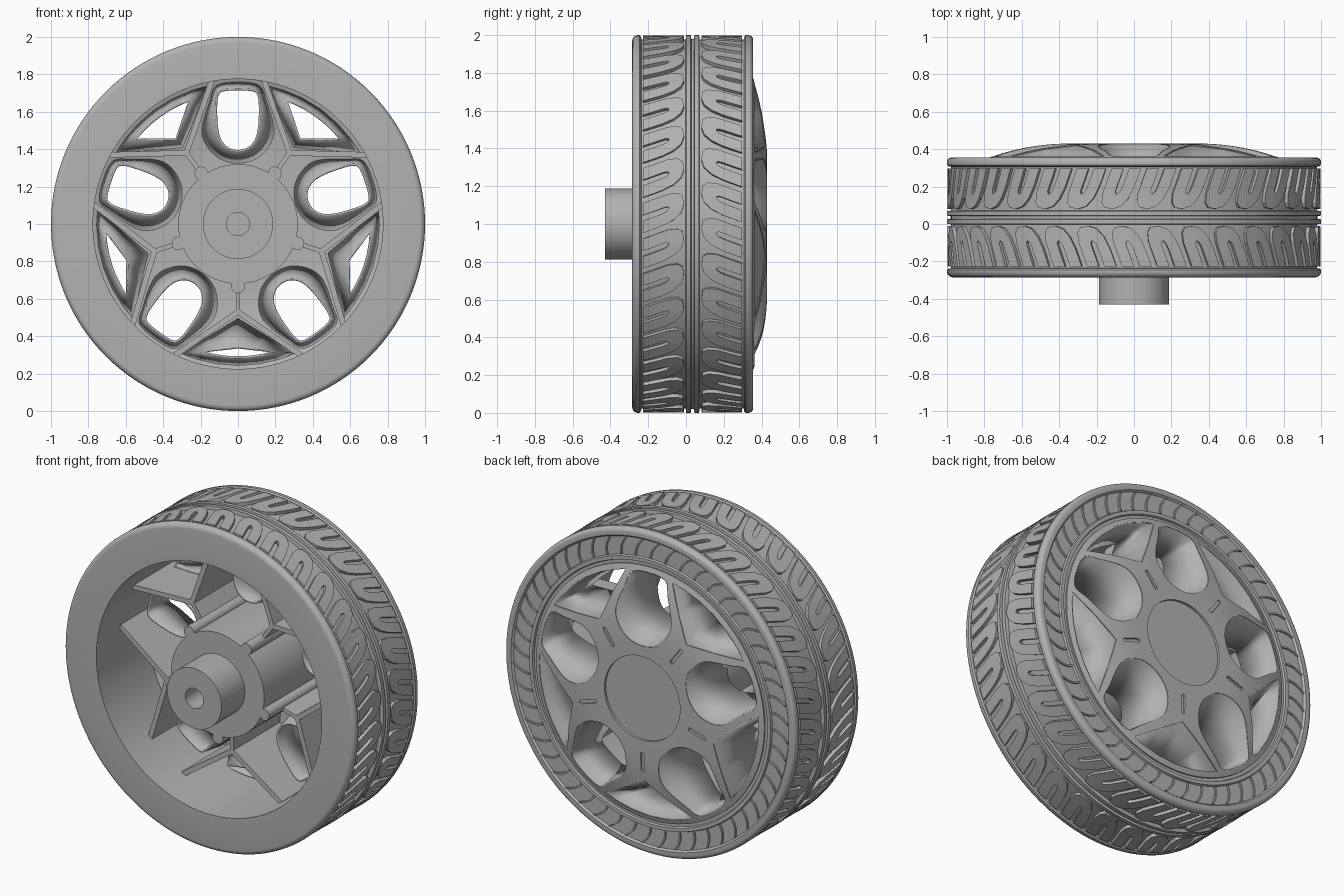
import bpy, bmesh, math
from math import cos, sin, pi, radians
from mathutils import Vector

if "Cube" in bpy.data.objects:
    bpy.data.objects.remove(bpy.data.objects["Cube"])

GREY = bpy.data.materials.new("mid grey")
GREY.use_nodes = True
GREY.diffuse_color = (0.45, 0.45, 0.45, 1)
GREY.node_tree.nodes["Principled BSDF"].inputs["Base Color"].default_value = GREY.diffuse_color

SPOKES = [radians(54 + 72 * i) for i in range(5)]
PETALS = [radians(90 + 72 * i) for i in range(5)]
MID = 0.035      # centre line of the tread along the axle


def finish(name, bm, angle=35):
    bmesh.ops.recalc_face_normals(bm, faces=bm.faces)
    me = bpy.data.meshes.new(name)
    bm.to_mesh(me)
    bm.free()
    me.materials.append(GREY)
    me.shade_smooth()
    me.set_sharp_from_angle(angle=radians(angle))
    ob = bpy.data.objects.new(name, me)
    bpy.context.collection.objects.link(ob)
    return ob


def place(u, r, y, a):
    """Point at radius r along angle a, shifted sideways by u."""
    return Vector((r * cos(a) + u * sin(a), y, 1 + r * sin(a) - u * cos(a)))


def bridge(bm, a, b):
    n = len(a)
    return [bm.faces.new((a[i], a[(i + 1) % n], b[(i + 1) % n], b[i])) for i in range(n)]


def revolve(bm, profile, steps=128, closed=True):
    """Spin a (radius, y) profile round the axle."""
    rings = [[bm.verts.new(place(0, r, y, 2 * pi * i / steps)) for i in range(steps)]
             for r, y in profile]
    for k in range(len(rings) if closed else len(rings) - 1):
        bridge(bm, rings[k], rings[(k + 1) % len(rings)])
    if not closed:
        bm.faces.new(rings[0])
        bm.faces.new(rings[-1])


def prism(bm, lower, upper):
    """Closed solid between two matching loops of points."""
    a = [bm.verts.new(p) for p in lower]
    b = [bm.verts.new(p) for p in upper]
    bridge(bm, a, b)
    bm.faces.new(a)
    bm.faces.new(b)


def ribbon(bm, pairs, at, low, high):
    """Raised strip through pairs of edge points; at(p, h) maps them to space."""
    for (p, q), (s, t) in zip(pairs, pairs[1:]):
        prism(bm, [at(k, low) for k in (p, q, t, s)], [at(k, high) for k in (p, q, t, s)])
    bmesh.ops.remove_doubles(bm, verts=bm.verts, dist=0.00005)


def mirrored(half):
    """Close a half outline that starts and ends on the centre line."""
    return half + [(-u, r) for u, r in reversed(half[1:-1])]


def smooth_loop(pts, sub=4):
    """Catmull-Rom curve through a closed loop."""
    out, n = [], len(pts)
    for i in range(n):
        a, b, c, d = (Vector(pts[(i + k) % n]) for k in (-1, 0, 1, 2))
        for s in range(sub):
            t = s / sub
            out.append(tuple(0.5 * (2 * b + (c - a) * t + (2 * a - 5 * b + 4 * c - d) * t ** 2
                                    + (3 * b - a - 3 * c + d) * t ** 3)))
    return out


def crown(r):
    """Height of the domed wheel face."""
    return 0.43 - 0.075 * max(0, (r - 0.35) / 0.425) ** 2


# Tyre body and barrel
corner = [(0.97 + 0.03 * sin(t), -0.255 - 0.03 * cos(t)) for t in (k * pi / 10 for k in range(6))]
bead = [(0.975 + 0.025 * cos(t), 0.33 + 0.025 * sin(t)) for t in (k * pi / 10 for k in range(6))]
centre = [(0.978, -0.037), (1, -0.034), (1, -0.01), (0.98, -0.007),
          (0.98, 0.007), (1, 0.01), (1, 0.034), (0.978, 0.037)]
bm = bmesh.new()
revolve(bm, [(0.775, -0.285)] + corner + [(1, -0.246), (0.992, -0.238), (0.978, -0.236)]
        + [(r, MID + w) for r, w in centre]
        + [(0.978, 0.306), (0.992, 0.308), (1, 0.316)] + bead
        + [(0.955, 0.355), (0.945, 0.343), (0.835, 0.343), (0.83, 0.355), (0.808, 0.355),
           (0.803, 0.343), (0.775, 0.343)])
finish("tyre", bm)

# Tread blocks: slotted leaf shapes in two mirrored rows
outer = [(0.262, -0.08), (0.2, -0.08), (0.13, -0.078), (0.08, -0.06), (0.052, -0.03),
         (0.046, 0.02), (0.06, 0.055), (0.1, 0.074), (0.16, 0.08), (0.2, 0.08), (0.262, 0.08)]
inner = [(0.262, -0.015), (0.21, -0.015), (0.165, -0.015), (0.14, -0.013), (0.128, -0.006),
         (0.125, 0), (0.128, 0.006), (0.14, 0.013), (0.165, 0.015), (0.21, 0.015), (0.262, 0.015)]
COUNT = 33
for side, name in ((-1, "front_tread"), (1, "back_tread")):
    bm = bmesh.new()
    for i in range(COUNT):
        def on_tread(p, h):
            w, t = p
            t += 0.13 * (w / 0.262) ** 0.7
            return place(0, h, MID + side * w, 2 * pi * (i + side * 0.15) / COUNT - t)
        part = bmesh.new()
        ribbon(part, list(zip(outer, inner)), on_tread, 0.97, 0.998)
        me = bpy.data.meshes.new("block")
        part.to_mesh(me)
        part.free()
        bm.from_mesh(me)
        bpy.data.meshes.remove(me)
    finish(name, bm)

# Curved slashes on the back sidewall
bm = bmesh.new()
slash = [(k / 4, 0.06 * (k / 4) ** 2) for k in range(5)]
for i in range(52):
    def on_wall(p, h):
        return place(0, 0.838 + 0.105 * p[0], h, 2 * pi * i / 52 + p[1])
    ribbon(bm, [((k, t - 0.006), (k, t + 0.006)) for k, t in slash], on_wall, 0.335, 0.353)
finish("sidewall_slashes", bm)

# Outlines of the openings, as (sideways, radius)
petal_back = smooth_loop(mirrored([(0, 0.325), (0.09, 0.345), (0.155, 0.4), (0.19, 0.47),
                                   (0.187, 0.54), (0.15, 0.65), (0.115, 0.738), (0, 0.757)]))
petal_front = smooth_loop(mirrored([(0, 0.39), (0.055, 0.405), (0.095, 0.45), (0.113, 0.52),
                                    (0.117, 0.61), (0.112, 0.68), (0.085, 0.713), (0, 0.72)]))
window_back = mirrored([(0, 0.505), (0.15, 0.597), (0.305, 0.69), (0.23, 0.72), (0.12, 0.746),
                        (0, 0.756)])


def window_front(a):
    tip = 0.605 - 0.055 * sin(a)
    return mirrored([(0, tip), (0.085, (tip + 0.68) / 2), (0.172, 0.685), (0.13, 0.7),
                     (0.065, 0.71), (0, 0.713)])


# Domed face, cut by petals, windows and small slots
radii = [0.26 + 0.04 * k for k in range(13)] + [0.785]
bm = bmesh.new()
revolve(bm, [(r, crown(r)) for r in radii] + [(r, crown(r) - 0.03) for r in reversed(radii)])
face = finish("wheel_face", bm)
bm = bmesh.new()
slot = [(0.011, 0.34), (0.011, 0.45), (0, 0.458), (-0.011, 0.45), (-0.011, 0.34), (0, 0.332)]
for angles, outline, low in ((PETALS, petal_back, 0.2), (SPOKES, window_back, 0.2),
                             (SPOKES, slot, 0.415)):
    for a in angles:
        prism(bm, [place(u, r, low, a) for u, r in outline],
              [place(u, r, 0.6, a) for u, r in outline])
cutter = finish("face_cutter", bm)
cutter.hide_render = True
mod = face.modifiers.new("openings", "BOOLEAN")
mod.operation, mod.solver, mod.object = "DIFFERENCE", "EXACT", cutter
cut = bpy.data.meshes.new_from_object(face.evaluated_get(bpy.context.evaluated_depsgraph_get()))
face.modifiers.clear()
face.data = cut
cut.shade_smooth()
cut.set_sharp_from_angle(angle=radians(35))
bpy.data.objects.remove(cutter)

# Tapering walls behind the openings
for name, angles, back, front, depth in (
        ("petal_scoops", PETALS, petal_back, lambda a: petal_front, 0.12),
        ("window_walls", SPOKES, window_back, window_front, 0.15)):
    bm = bmesh.new()
    for a in angles:
        top = [bm.verts.new(place(u, r, crown(math.hypot(u, r)) - 0.003, a)) for u, r in back]
        low = [bm.verts.new(place(u, r, depth, a)) for u, r in front(a)]
        bridge(bm, top, low)
    ob = finish(name, bm)
    solid = ob.modifiers.new("thickness", "SOLIDIFY")
    solid.thickness, solid.offset = 0.012, 0

# Thin forked ribs inside the wheel
bm = bmesh.new()
for a in SPOKES:
    for start, end, thick in (((0, 0.3), (0, 0.48), 0.024), ((0, 0.47), (0.337, 0.702), 0.03),
                              ((0, 0.47), (-0.337, 0.702), 0.03)):
        s, e = Vector(start), Vector(end)
        n = (e - s).orthogonal().normalized() * thick / 2
        loop = [s + n, e + n, e - n, s - n]
        prism(bm, [place(p.x, p.y, -0.06, a) for p in loop],
              [place(p.x, p.y, crown(p.length) - 0.02, a) for p in loop])
finish("forked_ribs", bm)

# Hub with five round bosses, hollow axle stub and back cap
bm = bmesh.new()
revolve(bm, [(0.17, -0.2), (0.32, -0.2), (0.32, 0.4), (0.17, 0.4)], 64)
finish("hub", bm)
bm = bmesh.new()
for a in SPOKES:
    ring = [(0.036 * cos(t), 0.335 + 0.036 * sin(t)) for t in (k * pi / 8 for k in range(16))]
    prism(bm, [place(u, r, -0.2, a) for u, r in ring], [place(u, r, 0.405, a) for u, r in ring])
finish("hub_bosses", bm)
bm = bmesh.new()
revolve(bm, [(0.062, -0.43), (0.187, -0.43), (0.187, 0.3), (0.062, 0.3)], 64)
finish("axle_stub", bm)
bm = bmesh.new()
revolve(bm, [(0.265, 0.28), (0.265, 0.415)], 64, closed=False)
finish("hub_cap", bm)
